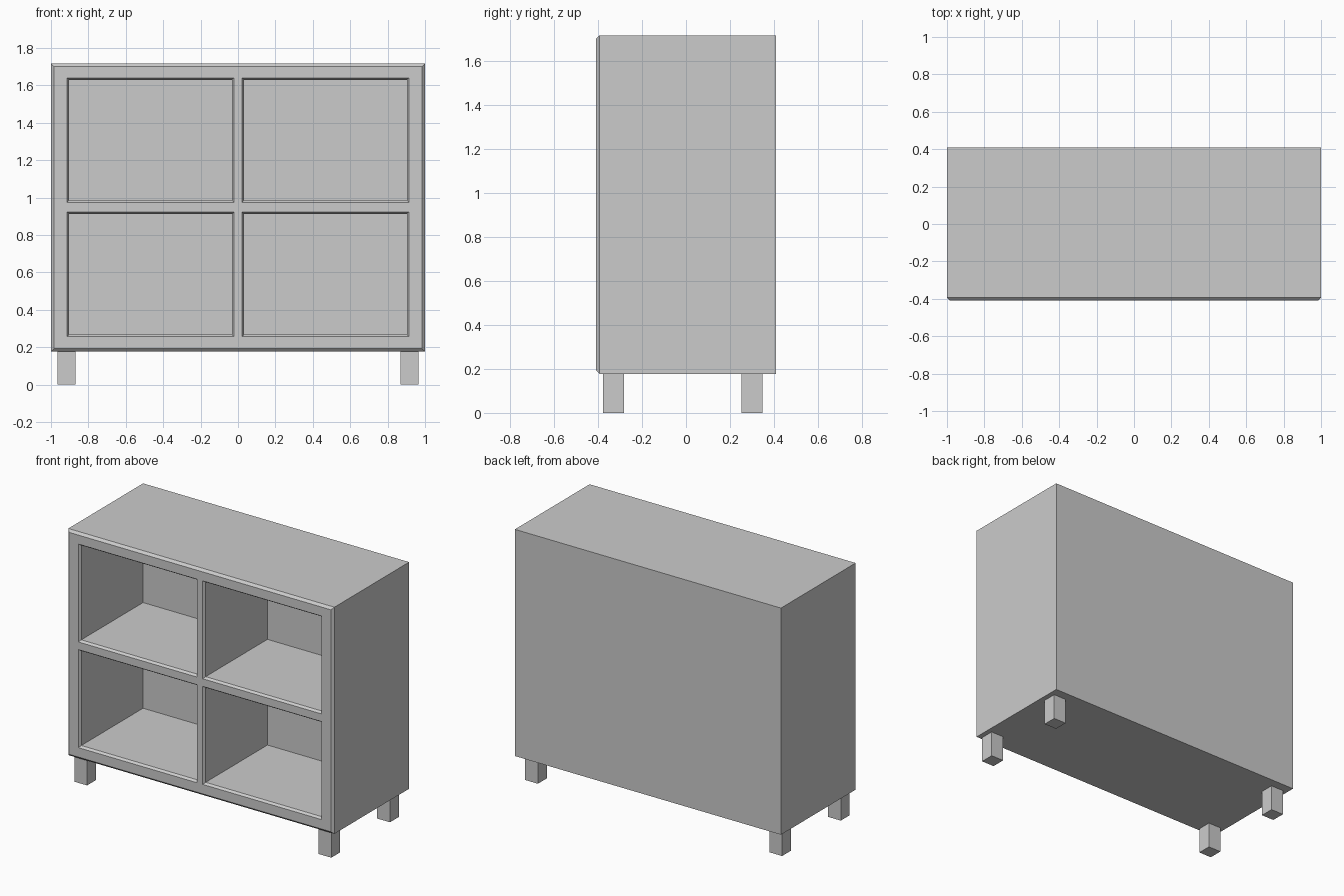
import bpy
import bmesh
from mathutils import Vector

cube = bpy.data.objects.get("Cube")
if cube:
    bpy.data.objects.remove(cube, do_unlink=True)

grey = bpy.data.materials.new("plain_grey")
grey.use_nodes = True
GREY = (0.6, 0.6, 0.6, 1.0)
grey.diffuse_color = GREY
grey.node_tree.nodes["Principled BSDF"].inputs["Base Color"].default_value = GREY

BOTTOM, TOP = 0.177, 1.717
FRONT, BACK = -0.409, 0.409
CHAMFER = 0.016
CAVITY_BACK = 0.27


def finish(bm, name):
    bmesh.ops.recalc_face_normals(bm, faces=bm.faces)
    mesh = bpy.data.meshes.new(name)
    bm.to_mesh(mesh)
    bm.free()
    mesh.materials.append(grey)
    obj = bpy.data.objects.new(name, mesh)
    bpy.context.collection.objects.link(obj)
    return obj


def extrude_rim(bm, edges):
    """Extrude an open rim; return its new vertices and edges."""
    geom = bmesh.ops.extrude_edge_only(bm, edges=edges)["geom"]
    return ([g for g in geom if isinstance(g, bmesh.types.BMVert)],
            [g for g in geom if isinstance(g, bmesh.types.BMEdge)])


# Cabinet: a front frame grid whose odd cells become the compartments
bm = bmesh.new()
xs = [-1 + CHAMFER, -0.914, -0.021, 0.021, 0.914, 1 - CHAMFER]
zs = [BOTTOM + CHAMFER, 0.257, 0.923, 0.975, 1.64, TOP - CHAMFER]
grid = [[bm.verts.new((x, FRONT, z)) for x in xs] for z in zs]
openings = []
for r in range(5):
    for c in range(5):
        face = bm.faces.new((grid[r][c], grid[r][c + 1],
                             grid[r + 1][c + 1], grid[r + 1][c]))
        if r % 2 and c % 2:
            openings.append(face)
bm.normal_update()
rim = [e for e in bm.edges if e.is_boundary]

# Outer chamfer, then the side walls and the back panel
verts, rim = extrude_rim(bm, rim)
for v in verts:
    v.co.y += CHAMFER
    if abs(v.co.x) > 0.95:
        v.co.x = 1 if v.co.x > 0 else -1
    if v.co.z < zs[0] + 0.001:
        v.co.z = BOTTOM
    elif v.co.z > zs[-1] - 0.001:
        v.co.z = TOP
verts, rim = extrude_rim(bm, rim)
for v in verts:
    v.co.y = BACK
bmesh.ops.contextual_create(bm, geom=rim)

# Compartments: chamfered lip, then a deep recess
for face in openings:
    bmesh.ops.inset_individual(bm, faces=[face], thickness=CHAMFER)
    for v in face.verts:
        v.co.y = FRONT + CHAMFER
    deep = bmesh.ops.extrude_discrete_faces(bm, faces=[face])["faces"][0]
    for v in deep.verts:
        v.co.y = CAVITY_BACK
finish(bm, "cabinet_body")

# Legs
LEG = 0.096
for side, x in (("left", 0.918), ("right", -0.918)):
    for end, y in (("front", -0.33), ("back", 0.30)):
        bm = bmesh.new()
        bmesh.ops.create_cube(bm, size=1)
        bmesh.ops.scale(bm, vec=Vector((LEG, LEG, BOTTOM)), verts=bm.verts)
        bmesh.ops.translate(bm, vec=Vector((x, y, BOTTOM / 2)), verts=bm.verts)
        finish(bm, f"{end}_{side}_leg")
